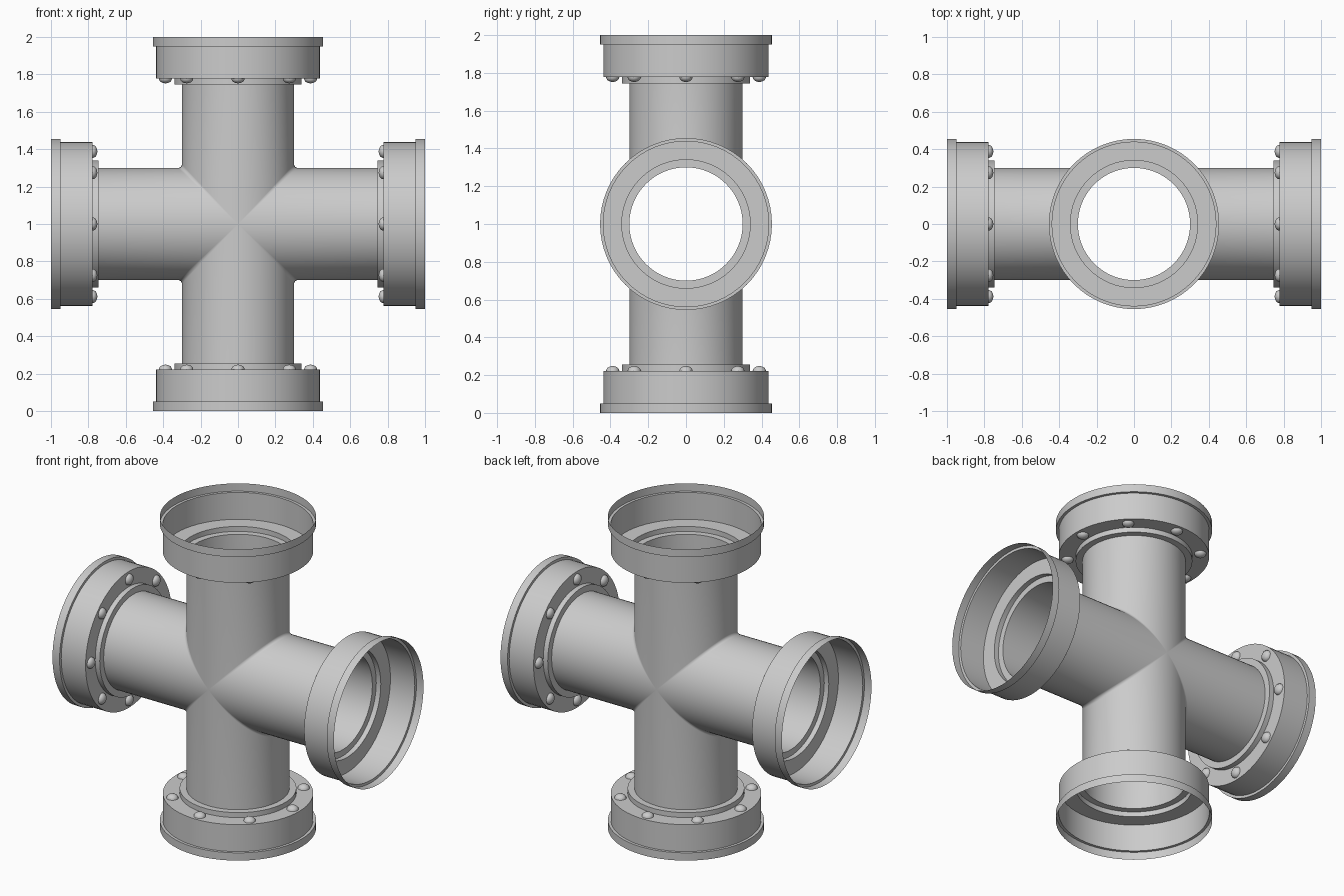
import bpy, bmesh
from math import sin, cos, pi, radians
from mathutils import Matrix, Vector

if "Cube" in bpy.data.objects:
    bpy.data.objects.remove(bpy.data.objects["Cube"])

SEG = 64
R, FIL = 0.30, 0.02          # pipe radius, fillet at the junction
CENTRE = Matrix.Translation((0, 0, 1))
ARMS = [CENTRE @ Matrix.Rotation(k * pi / 2, 4, 'Y') for k in range(4)]


def skin(bm, rings, mat):
    """Join successive rings of points with quads."""
    loops = [[bm.verts.new(mat @ Vector(p)) for p in ring] for ring in rings]
    for a, b in zip(loops, loops[1:]):
        n = len(a)
        for i in range(n):
            j = (i + 1) % n
            bm.faces.new((a[i], a[j], b[j], b[i]))


def circle(r, z, n=SEG):
    return [(r * cos(2 * pi * i / n), r * sin(2 * pi * i / n), z) for i in range(n)]


def mitre(t):
    """Ring of the filleted mitre where neighbouring arms meet."""
    out = []
    for i in range(SEG):
        c = round(cos(2 * pi * i / SEG), 9)
        s = sin(2 * pi * i / SEG)
        out.append((c * (R + FIL - FIL * cos(t)), R * s,
                    abs(c) * (R + FIL - FIL * sin(t))))
    return out


def finish(bm, name):
    bmesh.ops.remove_doubles(bm, verts=bm.verts, dist=1e-5)
    me = bpy.data.meshes.new(name)
    bm.to_mesh(me)
    bm.free()
    ob = bpy.data.objects.new(name, me)
    bpy.context.collection.objects.link(ob)
    bpy.ops.object.select_all(action='DESELECT')
    ob.select_set(True)
    bpy.context.view_layer.objects.active = ob
    bpy.ops.object.shade_smooth_by_angle(angle=radians(35))


# Four-way pipe
bm = bmesh.new()
for arm in ARMS:
    skin(bm, [mitre(radians(t)) for t in (45, 30, 15, 0)] + [circle(R, 0.745)], arm)
finish(bm, "cross_pipe")

# Thin stepped socket on each end: collar, cup and lip
SOCKET = [(R, 0.745), (0.34, 0.745), (0.34, 0.777), (0.438, 0.777),
          (0.438, 0.95), (0.455, 0.95), (0.455, 1.0)]
for name, arm in zip(("top", "right", "bottom", "left"), ARMS):
    bm = bmesh.new()
    skin(bm, [circle(r, z) for r, z in SOCKET], arm)
    finish(bm, name + "_socket")

# Domed rivets on the back of each socket
bm = bmesh.new()
for arm in ARMS:
    for k in range(8):
        mat = arm @ Matrix.Rotation(k * pi / 4, 4, 'Z') @ Matrix.Translation((0.388, 0, 0.777))
        rings = [circle(0.035 * sin(t * pi / 10), -0.025 * cos(t * pi / 10), 16)
                 for t in range(6)]
        skin(bm, rings, mat)
finish(bm, "rivets")
